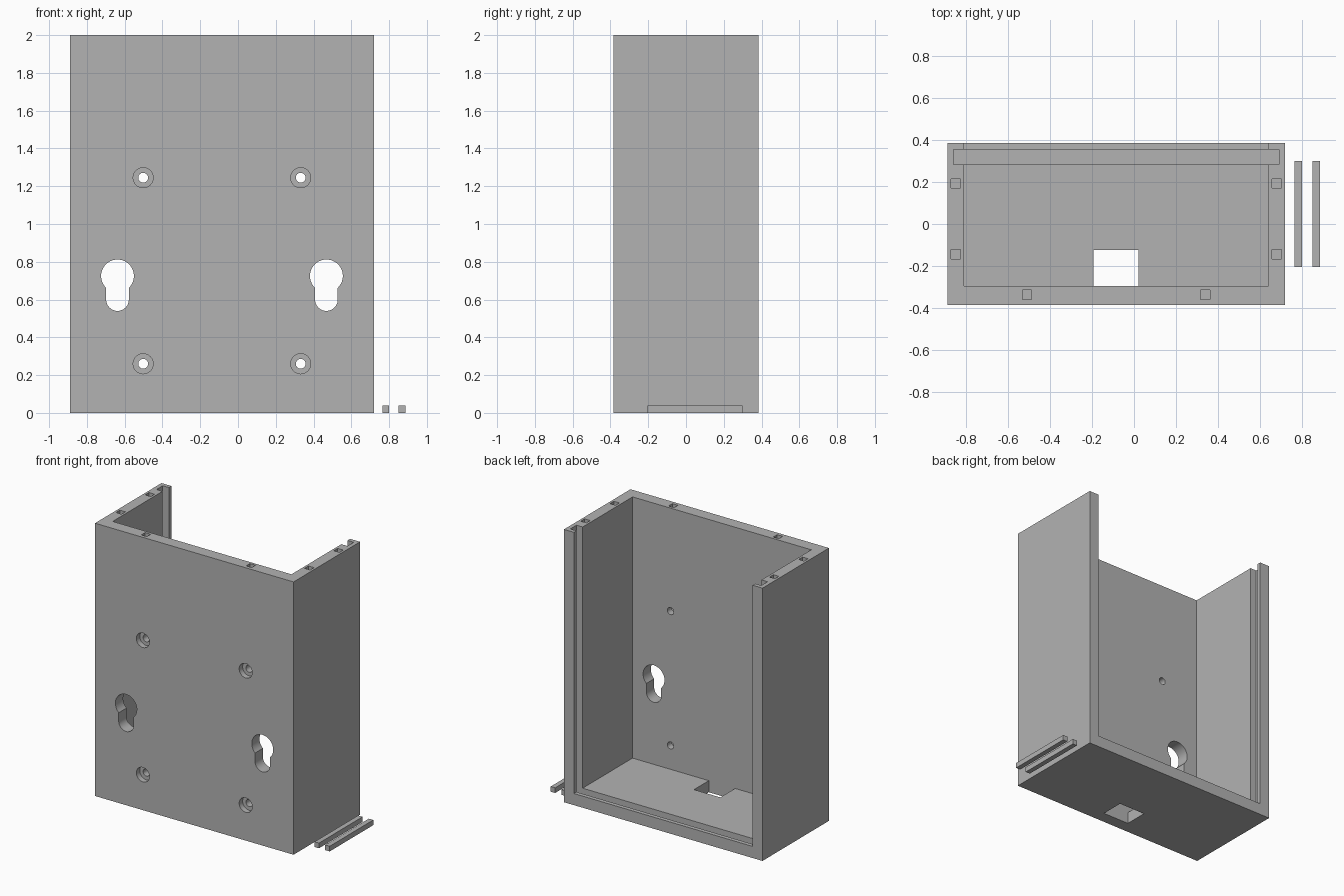
import bpy
import bmesh
import math

cube = bpy.data.objects.get("Cube")
if cube:
    bpy.data.objects.remove(cube, do_unlink=True)

GREY = (0.45, 0.45, 0.45, 1)
grey = bpy.data.materials.new("plain grey")
grey.use_nodes = True
grey.diffuse_color = GREY
grey.node_tree.nodes["Principled BSDF"].inputs["Base Color"].default_value = GREY


def prism(name, outline, y0, y1):
    """Extrude an x-z outline from y0 to y1."""
    bm = bmesh.new()
    face = bm.faces.new([bm.verts.new((x, y0, z)) for x, z in outline])
    extruded = bmesh.ops.extrude_face_region(bm, geom=[face])["geom"]
    verts = [v for v in extruded if isinstance(v, bmesh.types.BMVert)]
    bmesh.ops.translate(bm, verts=verts, vec=(0, y1 - y0, 0))
    bmesh.ops.recalc_face_normals(bm, faces=bm.faces)
    mesh = bpy.data.meshes.new(name)
    bm.to_mesh(mesh)
    bm.free()
    mesh.materials.append(grey)
    obj = bpy.data.objects.new(name, mesh)
    bpy.context.collection.objects.link(obj)
    return obj


def box(name, x0, x1, y0, y1, z0, z1):
    return prism(name, [(x0, z0), (x1, z0), (x1, z1), (x0, z1)], y0, y1)


def arc(x, z, r, start, end, steps):
    angles = [start + (end - start) * i / steps for i in range(steps + 1)]
    return [(x + r * math.cos(a), z + r * math.sin(a)) for a in angles]


def cylinder(name, x, z, r, y0, y1):
    return prism(name, arc(x, z, r, 0, 2 * math.pi, 40)[:-1], y0, y1)


MID = -0.085                    # centre line of the case
FRONT, BACK = -0.385, 0.385
case = box("case", MID - 0.805, MID + 0.805, FRONT, BACK, 0, 2)

# Interior, panel groove and cable opening in the floor
cutters = [
    box("cavity_cutter", MID - 0.725, MID + 0.725, -0.295, 0.5, 0.085, 2.1),
    box("groove_cutter", MID - 0.775, MID + 0.775, 0.283, 0.355, 0.04, 2.1),
    box("cable_cutter", MID - 0.107, MID + 0.107, -0.295, -0.123, -0.1, 0.2),
]


def peg_socket(x, y):
    h = 0.0225
    cutters.append(box("socket_cutter", x - h, x + h, y - h, y + h, 1.9, 2.1))


for side in (-1, 1):
    # Keyhole for hanging
    x = MID + side * 0.553
    a = math.acos(0.06 / 0.087)
    outline = arc(x, 0.725, 0.087, -a, math.pi + a, 32)
    outline += arc(x, 0.6, 0.06, math.pi, 2 * math.pi, 20)
    cutters.append(prism("keyhole_cutter", outline, -0.5, -0.2))
    # Counterbored screw holes
    for z in (0.26, 1.245):
        x = MID + side * 0.417
        cutters.append(cylinder("counterbore_cutter", x, z, 0.053, -0.5, FRONT + 0.04))
        cutters.append(cylinder("screw_cutter", x, z, 0.026, -0.5, -0.2))
    # Peg sockets in the top rim
    peg_socket(MID + side * 0.765, 0.193)
    peg_socket(MID + side * 0.765, -0.145)
    peg_socket(MID + side * 0.425, -0.337)

for cutter in cutters:
    cutter.hide_render = True
    mod = case.modifiers.new(cutter.name, 'BOOLEAN')
    mod.operation = 'DIFFERENCE'
    mod.solver = 'EXACT'
    mod.object = cutter

# Bake the cuts and drop the cutters
graph = bpy.context.evaluated_depsgraph_get()
cut_mesh = bpy.data.meshes.new_from_object(case.evaluated_get(graph))
case.modifiers.clear()
case.data = cut_mesh
for cutter in cutters:
    bpy.data.objects.remove(cutter, do_unlink=True)

# Loose peg sticks beside the case
for name, x in (("inner_peg_stick", 0.782), ("outer_peg_stick", 0.869)):
    box(name, x - 0.018, x + 0.018, -0.205, 0.3, 0, 0.038)

# Smooth the round holes, keep the corners sharp
bpy.ops.object.select_all(action='DESELECT')
case.select_set(True)
bpy.context.view_layer.objects.active = case
bpy.ops.object.shade_smooth_by_angle(angle=math.radians(30))
